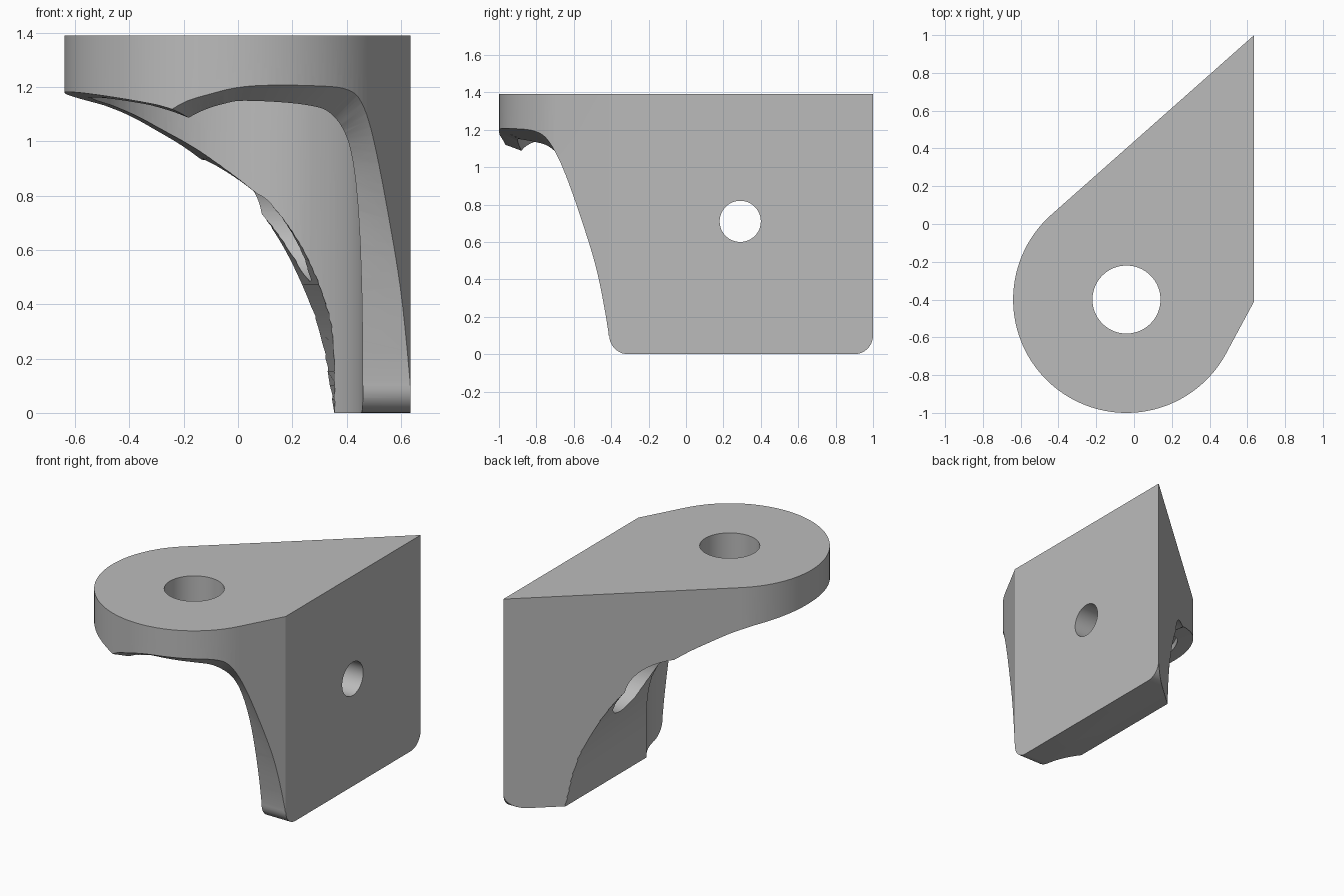
import bpy, bmesh, math
from mathutils import Vector

if "Cube" in bpy.data.objects:
    bpy.data.objects.remove(bpy.data.objects["Cube"])

CX, CY, R, H = -0.04, -0.40, 0.60, 1.39
rad = math.radians

grey = bpy.data.materials.new("plain_grey")
grey.diffuse_color = (0.5, 0.5, 0.5, 1)
grey.use_nodes = True
grey.node_tree.nodes["Principled BSDF"].inputs["Base Color"].default_value = grey.diffuse_color


def loft(name, sections, ring=False):
    """Solid through equal-length closed sections, with end caps."""
    bm = bmesh.new()
    rows = [[bm.verts.new(p) for p in s] for s in sections]
    n = len(rows[0])
    for a, b in zip(rows, rows[1:]):
        for i in range(n):
            j = (i + 1) % n
            bm.faces.new((a[i], a[j], b[j], b[i]))
    bm.faces.new(rows[0])
    bm.faces.new(rows[-1])
    bmesh.ops.recalc_face_normals(bm, faces=bm.faces)
    me = bpy.data.meshes.new(name)
    bm.to_mesh(me)
    bm.free()
    ob = bpy.data.objects.new(name, me)
    bpy.context.collection.objects.link(ob)
    me.materials.append(grey)
    return ob


def prism_x(name, yz, x0, x1):
    return loft(name, [[(x, y, z) for y, z in yz] for x in (x0, x1)])


def circle(cx, cy, r, n=96):
    return [(cx + r * math.cos(2 * math.pi * i / n), cy + r * math.sin(2 * math.pi * i / n))
            for i in range(n)]


def rod_z(name, r, z0, z1):
    return loft(name, [[(x, y, z) for x, y in circle(CX, CY, r)] for z in (z0, z1)])


def smooth(pts, steps=6):
    """Catmull-Rom through the given 2D points."""
    v = [Vector(p) for p in pts]
    v = [2 * v[0] - v[1]] + v + [2 * v[-1] - v[-2]]
    out = []
    for a, b, c, d in zip(v, v[1:], v[2:], v[3:]):
        for k in range(steps):
            t = k / steps
            out.append(0.5 * (2 * b + (c - a) * t + (2 * a - 5 * b + 4 * c - d) * t * t
                              + (3 * b - a - 3 * c + d) * t ** 3))
    return [(p.x, p.y) for p in out] + [tuple(pts[-1])]


def lookup(table, t):
    for (a, za), (b, zb) in zip(table, table[1:]):
        if a <= t <= b:
            return za + (zb - za) * (t - a) / (b - a)
    return table[0][1] if t < table[0][0] else table[-1][1]


# Teardrop plan: round lug with two tangent sides running to the flat mounting face
def tangent_angle(px, py, side):
    dx, dy = px - CX, py - CY
    return math.atan2(dy, dx) + side * math.acos(R / math.hypot(dx, dy))


a0 = tangent_angle(0.636, 1.0, 1)
a1 = tangent_angle(0.636, -0.41, -1) + 2 * math.pi
plan = [(CX + R * math.cos(a0 + (a1 - a0) * i / 72), CY + R * math.sin(a0 + (a1 - a0) * i / 72))
        for i in range(73)] + [(0.636, -0.41), (0.636, 1.0)]
bracket = loft("bracket", [[(x, y, z) for x, y in plan] for z in (0, H)])

# Sweeping underside on the left, slightly skewed along its depth
under = smooth([(-0.64, 1.18), (-0.5, 1.135), (-0.4, 1.095), (-0.3, 1.04), (-0.2, 0.98),
                (-0.1, 0.905), (0, 0.82), (0.09, 0.73), (0.2, 0.55), (0.3, 0.3), (0.355, 0)])
sides = []
for y in (-1.3, 1.3):
    row = [(-2.2, y, -0.3), (-2.2, y, 1.5)]
    for x, z in under:
        wall = 0.438 + 0.88 * x if x > -0.5 else -0.4 + (x + 0.64) * 2.8
        row.append((x + 0.19 * z * (wall - y), y, z))
    sides.append(row + [(0.36, y, -0.3)])
cut_under = loft("cutter_underside", sides)

# Front underside: blends from the lug rim down the front of the mounting wall
outer = smooth([(-130, 0.95), (-109.6, 1.12), (-96, 1.175), (-81, 1.205), (-56, 1.205),
                (-42, 1.19), (-34, 1.14), (-25.7, 1.0), (-16, 0.75), (-6.9, 0.45), (-1, 0.1), (0.2, -0.1)])
inner = smooth([(-130, 0.95), (-106, 1.09), (-91, 1.14), (-80, 1.15), (-54.5, 1.135),
                (-39.6, 1.1), (-26, 0.99), (-16, 0.78), (-8, 0.48), (-1, 0.1), (0.2, -0.1)])
sections = []
for i in range(88):
    t = -130 + 130.2 * i / 87
    ro = R / math.cos(rad(t + 28.3)) if t > -28.3 else R
    zo, zi = lookup(outer, t), lookup(inner, t)
    ze = zo + (zo - zi) * (0.8 - ro) / (ro - 0.5)
    prof = [(0.3, -0.3), (0.3, zi), (0.5, zi), (ro, zo), (0.8, ze), (0.8, -0.3)]
    sections.append([(CX + r * math.cos(rad(t)), CY + r * math.sin(rad(t)), z) for r, z in prof])
cut_front = loft("cutter_front", sections)


# Rounded lower corners of the mounting wall
def corner(name, y, s):
    arc = [(y - s * 0.1 + s * 0.1 * math.sin(rad(a)), 0.1 - 0.1 * math.cos(rad(a)))
           for a in range(0, 91, 9)]
    return prism_x(name, arc + [(y + s * 0.2, 0.1), (y + s * 0.2, -0.2), (y - s * 0.1, -0.2)], -1, 1)


cutters = [
    cut_under, cut_front,
    corner("cutter_corner_back", 1.0, 1), corner("cutter_corner_front", -0.41, -1),
    rod_z("cutter_lug_recess", 0.50, -0.4, 1.19),
    rod_z("cutter_lug_hole", 0.18, 0.5, 1.6),
    prism_x("cutter_wall_recess", circle(0.29, 0.71, 0.225), -1.2, 0.43),
    prism_x("cutter_wall_hole", circle(0.29, 0.71, 0.11, 64), -1.1, 1.0),
]
bpy.context.view_layer.objects.active = bracket
bracket.select_set(True)
for c in cutters:
    c.select_set(False)
    m = bracket.modifiers.new(c.name, 'BOOLEAN')
    m.operation, m.solver, m.object = 'DIFFERENCE', 'EXACT', c
    bpy.ops.object.modifier_apply(modifier=m.name)
for c in cutters:
    bpy.data.objects.remove(c)

# Smooth curves, keep edges crisp
bpy.ops.object.shade_smooth_by_angle(angle=rad(25))
